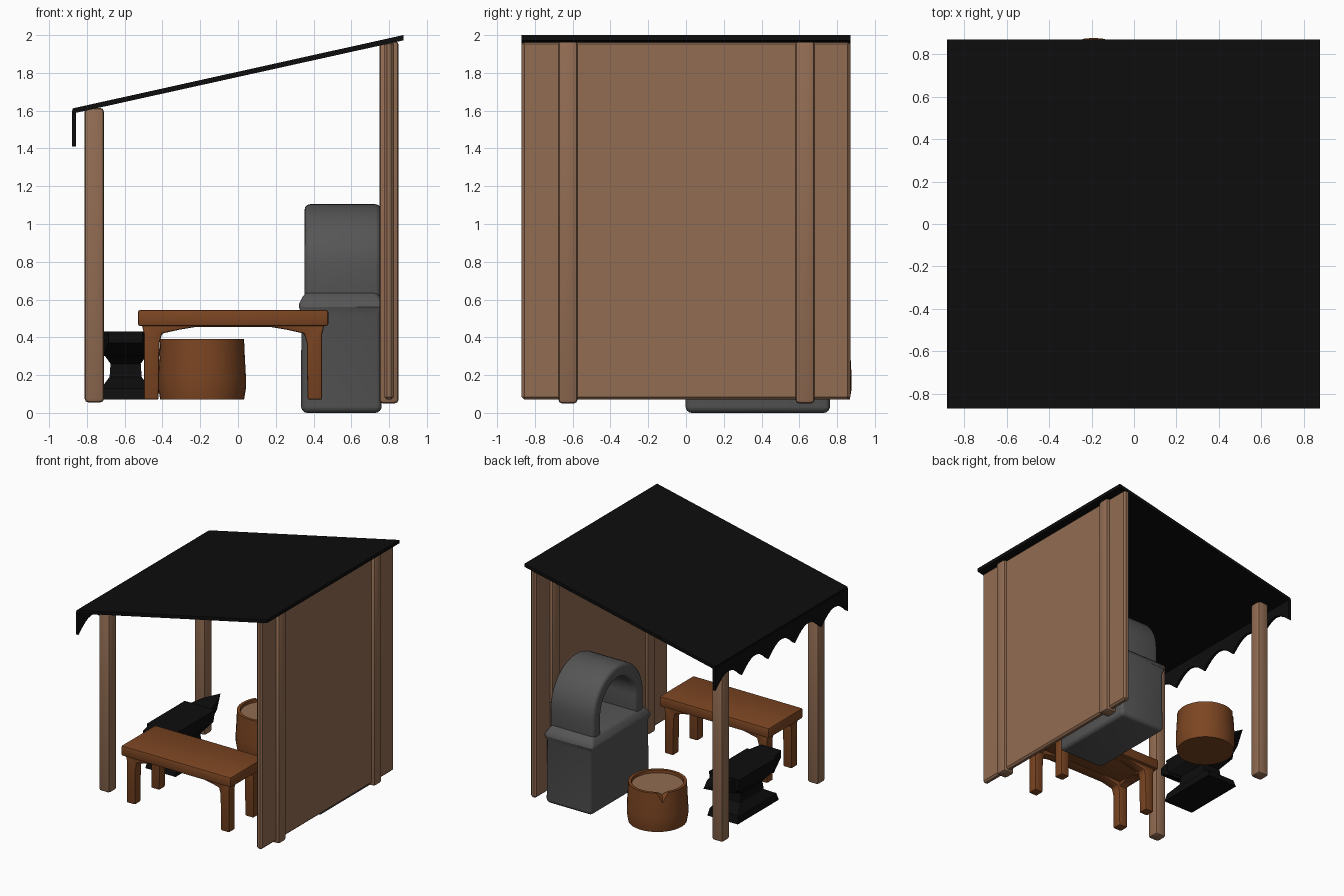
import bpy, bmesh, math
from mathutils import Vector

if "Cube" in bpy.data.objects:
    bpy.data.objects.remove(bpy.data.objects["Cube"])


def mat(name, r, g, b):
    m = bpy.data.materials.new(name)
    m.diffuse_color = (r, g, b, 1)
    m.use_nodes = True
    m.node_tree.nodes["Principled BSDF"].inputs["Base Color"].default_value = m.diffuse_color
    return m


WOOD = mat("pale_wood", 0.285, 0.150, 0.085)
BROWN = mat("brown_wood", 0.20, 0.060, 0.016)
STONE = mat("grey_stone", 0.092, 0.092, 0.092)
BLACK = mat("black", 0.004, 0.004, 0.004)


def finish(name, bm, mats, bevel=0.0, seg=2, smooth=True):
    bmesh.ops.recalc_face_normals(bm, faces=bm.faces)
    if bevel:
        edges = [e for e in bm.edges if e.calc_face_angle(0) > math.radians(35)]
        bmesh.ops.bevel(bm, geom=edges, offset=bevel, segments=seg, profile=0.5,
                        affect='EDGES', clamp_overlap=True)
    me = bpy.data.meshes.new(name)
    bm.to_mesh(me)
    bm.free()
    for m in mats:
        me.materials.append(m)
    if smooth:
        me.shade_smooth()
        me.set_sharp_from_angle(angle=math.radians(35))
    ob = bpy.data.objects.new(name, me)
    bpy.context.collection.objects.link(ob)
    return ob


def prism(name, pts, axis, a, b, m, **kw):
    """Extrude a 2D profile along x (points are y,z) or y (points are x,z)."""
    bm = bmesh.new()
    place = (lambda p, t: (t, p[0], p[1])) if axis == 'x' else (lambda p, t: (p[0], t, p[1]))
    lo = [bm.verts.new(place(p, a)) for p in pts]
    hi = [bm.verts.new(place(p, b)) for p in pts]
    bm.faces.new(lo)
    bm.faces.new(hi)
    n = len(pts)
    for i in range(n):
        j = (i + 1) % n
        bm.faces.new((lo[i], lo[j], hi[j], hi[i]))
    return finish(name, bm, [m], **kw)


def box(name, x0, x1, y0, y1, z0, z1, m, **kw):
    return prism(name, [(x0, z0), (x1, z0), (x1, z1), (x0, z1)], 'y', y0, y1, m, **kw)


def tower(name, cx, cy, rows, m, **kw):
    """Stack of rectangles: (z, half x, half y)."""
    bm = bmesh.new()
    rings = [[bm.verts.new((cx + sx * hx, cy + sy * hy, z))
              for sx, sy in ((-1, -1), (1, -1), (1, 1), (-1, 1))] for z, hx, hy in rows]
    bm.faces.new(rings[0])
    bm.faces.new(rings[-1])
    for r, s in zip(rings, rings[1:]):
        for i in range(4):
            j = (i + 1) % 4
            bm.faces.new((r[i], r[j], s[j], s[i]))
    return finish(name, bm, [m], **kw)


def hull(name, pts, m):
    bm = bmesh.new()
    for p in pts:
        bm.verts.new(p)
    bmesh.ops.convex_hull(bm, input=bm.verts)
    return finish(name, bm, [m], smooth=False)


# Shed: roof, scalloped valance, wall and posts
prism("roof", [(-0.875, 1.585), (0.875, 1.972), (0.875, 2.0), (-0.875, 1.612)], 'y',
      -0.87, 0.87, BLACK, smooth=False)
N, K = 5, 8
edge = [(-0.87 + 1.74 * i / (N * K), 1.41 + 0.10 * math.sin(math.pi * (i % K) / K))
        for i in range(N * K + 1)]
prism("roof_valance", edge + [(0.87, 1.60), (-0.87, 1.60)], 'x', -0.88, -0.858, BLACK, smooth=False)
box("side_wall", 0.775, 0.825, -0.87, 0.87, 0.07, 1.968, WOOD, bevel=0.014, seg=1)
for side, y in (("front", -0.625), ("back", 0.63)):
    box(side + "_short_post", -0.812, -0.71, y - 0.051, y + 0.051, 0.055, 1.615, WOOD, bevel=0.02)
    box(side + "_tall_post", 0.748, 0.85, y - 0.051, y + 0.051, 0.05, 1.968, WOOD, bevel=0.02)

# Table: top and arched leg frames
box("table_top", -0.53, 0.478, -0.78, -0.33, 0.46, 0.545, BROWN, bevel=0.012)


def frame(a, b, w, z0, grow):
    """Two legs joined by a shallow arch."""
    half = [(a, 0.47), (a + 0.012, 0.42), (a + 0.012, z0), (a + 0.012 + w, z0),
            (a + 0.016 + w, 0.37), (a + 0.03 + w, 0.42), (a + w + 0.03 + grow, 0.44),
            (a + w + 0.03 + 2 * grow, 0.455)]
    return half + [(a + b - u, z) for u, z in reversed(half)]


legs = frame(-0.51, 0.458, 0.078, 0.07, 0.09)
for side, y in (("front", -0.755), ("back", -0.435)):
    prism(side + "_table_legs", legs, 'y', y, y + 0.08, BROWN, bevel=0.01)
rail = [(-0.70, 0.47), (-0.70, 0.40), (-0.66, 0.435), (-0.60, 0.455),
        (-0.51, 0.455), (-0.45, 0.435), (-0.41, 0.40), (-0.41, 0.47)]
for side, x in (("left", -0.49), ("right", 0.37)):
    prism(side + "_table_rail", rail, 'x', x, x + 0.065, BROWN)

# Forge: flared base, arched hood and closed back
tower("forge_base", 0.547, 0.38,
      [(0.0, 0.205, 0.375), (0.03, 0.213, 0.382), (0.52, 0.211, 0.378),
       (0.56, 0.225, 0.392), (0.585, 0.222, 0.389), (0.64, 0.19, 0.335)], STONE, bevel=0.025, seg=3)


def arc(r, n=24):
    return [(0.38 + r * math.cos(math.pi * i / n), 0.772 + r * math.sin(math.pi * i / n))
            for i in range(n + 1)]


outer, inner = arc(0.333), arc(0.225)
prism("forge_hood", [(0.713, 0.57)] + outer + [(0.047, 0.57), (0.155, 0.57)] + inner[::-1]
      + [(0.605, 0.57)], 'x', 0.352, 0.757, STONE, bevel=0.03, seg=3)
prism("forge_back", [(0.64, 0.57)] + arc(0.26) + [(0.12, 0.57)], 'x', 0.69, 0.75, STONE)

# Chopping stump: bark ring, sunken pale top, one split in the rim
bm = bmesh.new()
rows = [(0.222, 0.07), (0.232, 0.13), (0.232, 0.19), (0.226, 0.30), (0.222, 0.392),
        (0.198, 0.392), (0.196, 0.368)]
S = 32
rings = []
for k, (r, z) in enumerate(rows):
    ring = []
    for i in range(S):
        t = 2 * math.pi * i / S
        zz = z
        if i == 12 and k in (4, 5):
            zz = (0.31, 0.37)[k - 4]
        ring.append(bm.verts.new((-0.19 + r * math.cos(t), 0.645 + r * math.sin(t), zz)))
    rings.append(ring)
for r, s in zip(rings, rings[1:]):
    for i in range(S):
        j = (i + 1) % S
        bm.faces.new((r[i], r[j], s[j], s[i]))
bm.faces.new(rings[0])
bm.faces.new(rings[-1]).material_index = 1
finish("stump", bm, [BROWN, WOOD])

# Anvil: waisted body, pointed horn, stepped heel
AX, AY = -0.595, 0.10
tower("anvil_body", AX, AY,
      [(0.07, 0.14, 0.27), (0.13, 0.13, 0.25), (0.19, 0.085, 0.15), (0.26, 0.08, 0.14),
       (0.33, 0.13, 0.24), (0.43, 0.14, 0.25)], BLACK, smooth=False)
hull("anvil_horn", [(AX + sx * 0.10, 0.33, z) for sx in (-1, 1) for z in (0.30, 0.42)]
     + [(AX + sx * 0.065, 0.48, z) for sx in (-1, 1) for z in (0.36, 0.425)]
     + [(AX, 0.62, 0.425)], BLACK)
hull("anvil_heel", [(AX + sx * 0.12, -0.13, z) for sx in (-1, 1) for z in (0.30, 0.43)]
     + [(AX + sx * 0.09, -0.27, z) for sx in (-1, 1) for z in (0.37, 0.43)], BLACK)
